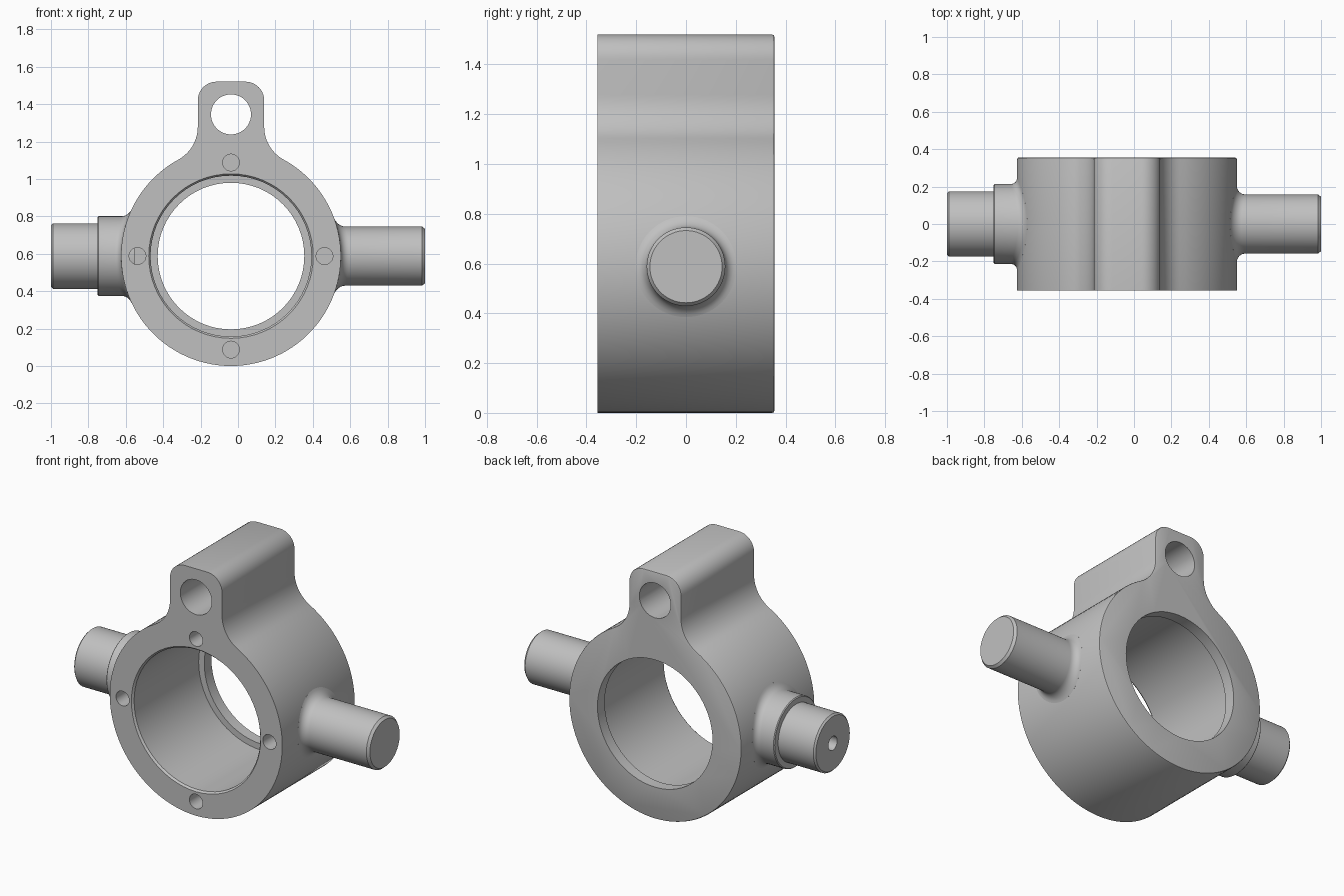
import bpy, bmesh
from math import sin, cos, pi, sqrt, atan2
from mathutils import Vector

if "Cube" in bpy.data.objects:
    bpy.data.objects.remove(bpy.data.objects["Cube"], do_unlink=True)

CX, CZ = -0.0375, 0.5875      # ring centre
R = 0.5875                    # ring outer radius
HALF = 0.355                  # half depth along y
SEG = 64

grey = bpy.data.materials.new("plain_grey")
grey.use_nodes = True
colour = (0.53, 0.53, 0.53, 1)
grey.diffuse_color = colour
grey.node_tree.nodes["Principled BSDF"].inputs["Base Color"].default_value = colour


def finish(name, bm):
    bmesh.ops.recalc_face_normals(bm, faces=bm.faces)
    mesh = bpy.data.meshes.new(name)
    bm.to_mesh(mesh)
    bm.free()
    mesh.materials.append(grey)
    obj = bpy.data.objects.new(name, mesh)
    bpy.context.collection.objects.link(obj)
    return obj


def loft(name, rings):
    """Solid skinned over rings of points, capped at both ends."""
    bm = bmesh.new()
    rows = [[bm.verts.new(p) for p in ring] for ring in rings]
    n = len(rows[0])
    for a, b in zip(rows, rows[1:]):
        for i in range(n):
            j = (i + 1) % n
            bm.faces.new((a[i], a[j], b[j], b[i]))
    bm.faces.new(rows[0])
    bm.faces.new(rows[-1])
    return finish(name, bm)


def lathe_y(name, x, z, profile, seg=SEG):
    """Solid of revolution along y from (radius, y) pairs."""
    return loft(name, [[(x + r * cos(2 * pi * i / seg), y, z + r * sin(2 * pi * i / seg))
                        for i in range(seg)] for r, y in profile])


def arc(cx, cz, r, a0, a1, n):
    return [(cx + r * cos(a0 + (a1 - a0) * i / n), cz + r * sin(a0 + (a1 - a0) * i / n))
            for i in range(n + 1)]


def select_only(obj):
    bpy.ops.object.select_all(action="DESELECT")
    obj.select_set(True)
    bpy.context.view_layer.objects.active = obj


def cut(obj, cutter):
    cutter.hide_render = True
    mod = obj.modifiers.new("cut", "BOOLEAN")
    mod.operation = "DIFFERENCE"
    mod.solver = "EXACT"
    mod.object = cutter
    select_only(obj)
    bpy.ops.object.modifier_apply(modifier=mod.name)
    bpy.data.objects.remove(cutter, do_unlink=True)


def smooth(obj):
    select_only(obj)
    bpy.ops.object.shade_smooth_by_angle(angle=pi / 6)


# Ring and lug outline, right half, from the ring bottom up to the lug top
lug_w, lug_top, corner, fillet = 0.1775, 1.52 - CZ, 0.1, 0.2
fx = lug_w + fillet
fz = sqrt((R + fillet) ** 2 - fx ** 2)
join = atan2(fz, fx)
half = arc(0, 0, R, -pi / 2, join, 44)
half += arc(fx, fz, fillet, join + pi, pi, 10)[1:]
half += arc(lug_w - corner, lug_top - corner, corner, 0, pi / 2, 10)
outline = half + [(-x, z) for x, z in reversed(half[1:])]

# Body: outline extruded through the depth, back rim slightly eased
bm = bmesh.new()
front = bm.faces.new([bm.verts.new((CX + x, -HALF, CZ + z)) for x, z in outline])
ext = bmesh.ops.extrude_face_region(bm, geom=[front], use_keep_orig=True)
moved = [g for g in ext["geom"] if isinstance(g, bmesh.types.BMVert)]
bmesh.ops.translate(bm, verts=moved, vec=Vector((0, 2 * HALF, 0)))
rim = [e for e in bm.edges if all(v.co.y > 0 for v in e.verts)]
bmesh.ops.bevel(bm, geom=rim, offset=0.008, segments=2, profile=0.5, affect="EDGES")
body = finish("ring_body", bm)

# Stepped bore with a retaining lip at the back
cut(body, lathe_y("bore_cutter", CX, CZ, [
    (0.448, -HALF - 0.01), (0.43, -HALF + 0.012), (0.43, 0.285),
    (0.392, 0.285), (0.392, HALF + 0.05)]))
# Lug hole
cut(body, lathe_y("lug_hole_cutter", CX, 1.345, [(0.107, -0.5), (0.107, 0.5)], 48))
# Four blind screw holes in the front face
for k in range(4):
    a = k * pi / 2
    cut(body, lathe_y("screw_hole_cutter", CX + 0.5 * cos(a), CZ + 0.5 * sin(a),
                      [(0.045, -0.5), (0.045, -0.22)], 24))
smooth(body)


def pin(name, side, r0, flare, profile):
    """Side pin with a fillet that follows the ring, then (radius, x) steps."""
    angles = [2 * pi * i / SEG for i in range(SEG)]

    def ring(r, x_of):
        return [(x_of(r * sin(a)), r * cos(a), CZ + r * sin(a)) for a in angles]

    rings = [ring(r0 + flare, lambda z: CX + side * 0.515)]
    for k in range(7):
        t = k / 6 * pi / 2
        lift = flare * (1 - cos(t))
        rings.append(ring(r0 + flare * (1 - sin(t)),
                          lambda z: CX + side * (sqrt(R * R - z * z) + lift)))
    rings += [ring(r, lambda z: side * x) for r, x in profile]
    return loft(name, rings)


# Plain pin on the +x side
plain_pin = pin("plain_pin", 1, 0.158, 0.045, [(0.158, 0.985), (0.145, 1.0)])
smooth(plain_pin)

# Stepped pin on the -x side, with a small centre hole in its end
stepped_pin = pin("stepped_pin", -1, 0.213, 0.035, [
    (0.213, 0.745), (0.208, 0.75), (0.175, 0.75), (0.175, 0.99), (0.165, 1.0)])
cut(stepped_pin, loft("centre_hole_cutter", [
    [(x, 0.043 * cos(2 * pi * i / 24), CZ + 0.043 * sin(2 * pi * i / 24)) for i in range(24)]
    for x in (-1.1, -0.8)]))
smooth(stepped_pin)
